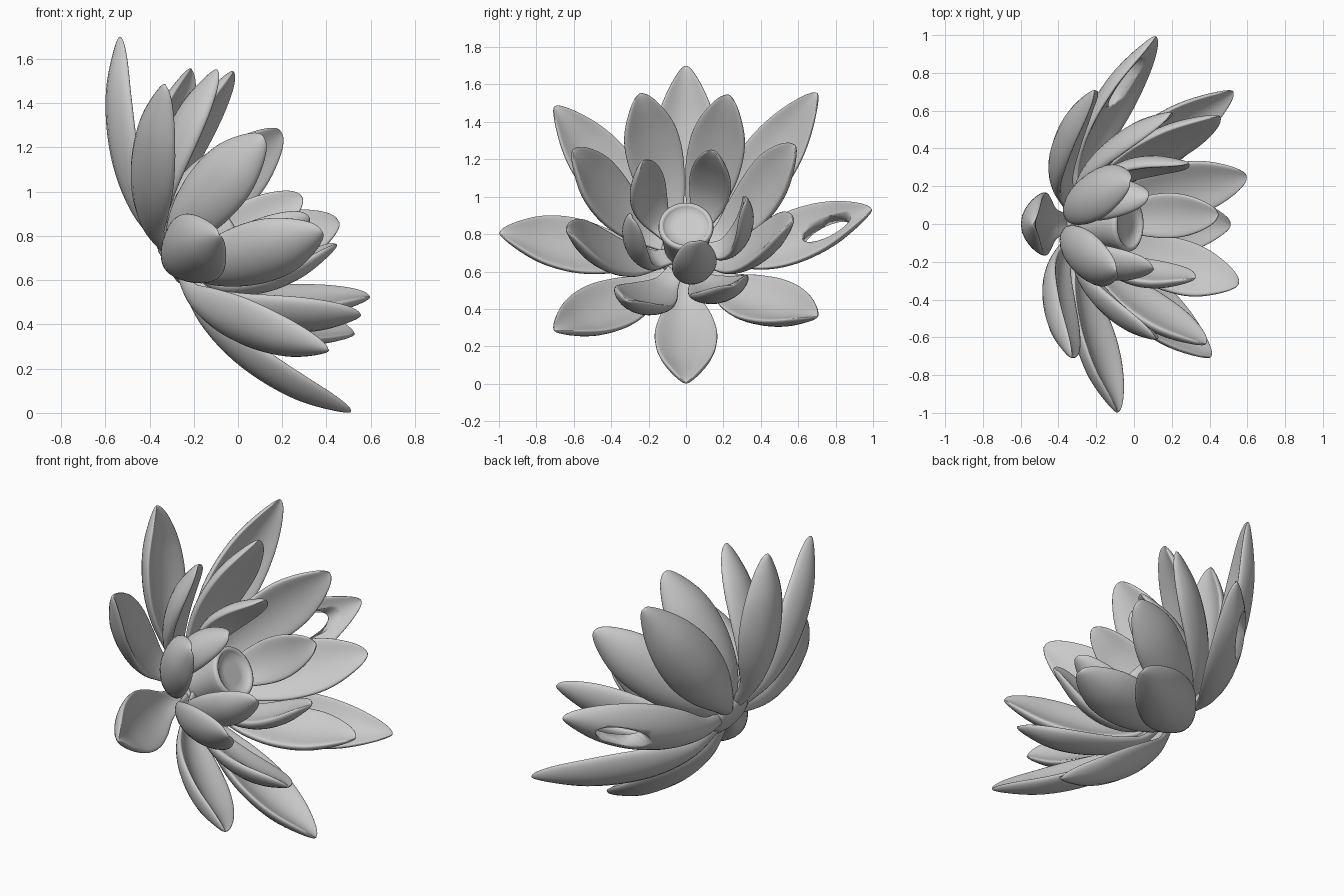
import bpy, bmesh, math
from mathutils import Matrix, Vector

if "Cube" in bpy.data.objects:
    bpy.data.objects.remove(bpy.data.objects["Cube"])

# Flower frame: local z is the flower axis (leans to +x), local x is the upward petal
AX, UP = Vector((.851, 0, .525)), Vector((-.525, 0, .851))
FRAME = Matrix.Translation((0, 0, .86)) @ Matrix((UP, (0, -1, 0), AX)).transposed().to_4x4()


def spline(pts, t):
    """Catmull-Rom through 2D points."""
    p = [Vector(q) for q in pts]
    p = [2 * p[0] - p[1]] + p + [2 * p[-1] - p[-2]]
    x = t * (len(pts) - 1)
    i = min(int(x), len(pts) - 2)
    x -= i
    a, b, c, d = p[i:i + 4]
    return .5 * (2 * b + (c - a) * x + (2 * a - 5 * b + 4 * c - d) * x * x
                 + (3 * b - a - 3 * c + d) * x ** 3)


def soft(v):
    return math.copysign(abs(v) ** .8, v)


def finish(bm, name):
    bmesh.ops.remove_doubles(bm, verts=bm.verts, dist=1e-5)
    bmesh.ops.recalc_face_normals(bm, faces=bm.faces)
    me = bpy.data.meshes.new(name)
    bm.to_mesh(me)
    bm.free()
    for f in me.polygons:
        f.use_smooth = True
    ob = bpy.data.objects.new(name, me)
    bpy.context.collection.objects.link(ob)
    return ob


def petal(name, angle, path, width, shape, tip, cup, thick, lift=0, reach=1):
    """Cupped closed petal; path is the back line as (radius, height), shape the relative widths."""
    bm = bmesh.new()
    n, m = 32, 32
    rmax = path[-1][0]
    path = [(r * reach, h + lift * (r / rmax) ** 2) for r, h in path]
    shape = [(i, w) for i, w in enumerate(shape)]
    rings = []
    for i in range(n + 1):
        t = math.sin(math.pi / 2 * i / n)
        c = spline(path, t)
        d = (spline(path, min(t + .01, 1)) - spline(path, max(t - .01, 0))).normalized()
        nx, nz = -d.y, d.x
        close = math.sqrt(max(1 - t ** tip, 0))
        w = spline(shape, t).y
        f = w * close
        body = thick * (.35 + .65 * w)
        ring = []
        for j in range(m):
            a = 2 * math.pi * j / m
            u = soft(math.cos(a))
            # back line stays on the path, tip closes at mid thickness
            k = f * cup * u * u + body / 2 * (1 + close * soft(math.sin(a)))
            ring.append(bm.verts.new((c.x + nx * k, u * width * f, c.y + nz * k)))
        rings.append(ring)
    for r0, r1 in zip(rings, rings[1:]):
        for j in range(m):
            bm.faces.new((r0[j], r0[(j + 1) % m], r1[(j + 1) % m], r1[j]))
    bm.faces.new(rings[0])
    ob = finish(bm, name)
    ob.matrix_world = FRAME @ Matrix.Rotation(-math.radians(angle), 4, 'Z')
    return ob


def lathe(name, profile, n=48):
    bm = bmesh.new()
    rings = [[bm.verts.new((r * math.cos(2 * math.pi * j / n), r * math.sin(2 * math.pi * j / n), h))
              for j in range(n)] for r, h in profile]
    for a, b in zip(rings, rings[1:]):
        for j in range(n):
            bm.faces.new((a[j], a[(j + 1) % n], b[(j + 1) % n], b[j]))
    ob = finish(bm, name)
    ob.matrix_world = FRAME
    return ob


# Outer ring: eight pointed petals with slightly different lifts
OUTER = [(.06, -.36), (.3, -.385), (.55, -.335), (.8, -.21), (1.01, -.03)]
outer = [petal(f"outer_petal_{i}", 45 * i, OUTER, .168, (.25, .45, .84, 1, .82, .32), 18,
               .08, .08, lift)
         for i, lift in enumerate((0, .2, .15, .2, 0, .06, -.09, .06))]

# Middle ring: eight rounder petals, (angle, lift, reach)
MIDDLE = [(.06, -.34), (.25, -.3), (.43, -.15), (.58, .07), (.68, .32)]
for i, (ang, lift, reach) in enumerate((
        (21, .01, .98), (67, .05, .98), (112, .06, .95), (157, 0, 1),
        (206, -.08, 1.1), (250, -.03, 1.04), (294, -.03, 1.02), (339, -.05, 1.05))):
    petal(f"middle_petal_{i}", ang, MIDDLE, .155, (.25, .42, .78, 1, 1, .72), 7,
          .05, .08, lift, reach)

# Inner ring: five small upright petals
INNER = [(.08, -.31), (.23, -.24), (.33, -.08), (.37, .11), (.36, .33)]
for i, lift in enumerate((-.06, -.02, 0, -.04, -.07)):
    petal(f"inner_petal_{i}", 27 + 72 * i, INNER, .125, (.35, .5, .8, 1, 1.05, .95), 5,
          .04, .075, lift)

# Seed cup with raised rim, and rounded base
lathe("seed_cup", [(0, -.36), (.1, -.36), (.115, -.25), (.135, -.1), (.147, -.05), (.145, -.03),
                   (.132, -.022), (.12, -.03), (.112, -.045), (.06, -.045), (0, -.045)])
lathe("flower_base", [(0, -.38), (.08, -.375), (.13, -.355), (.15, -.32), (.13, -.28), (0, -.26)])

# Slot through the petal on the +y side
bm = bmesh.new()
bmesh.ops.create_uvsphere(bm, u_segments=32, v_segments=16, radius=1)
cutter = finish(bm, "slot_cutter")
cutter.matrix_world = (FRAME @ Matrix.Rotation(-math.radians(90), 4, 'Z')
                       @ Matrix.Translation((.75, 0, -.03)) @ Matrix.Diagonal((.13, .065, .6, 1)))
cutter.hide_render = True
cutter.hide_set(True)
mod = outer[2].modifiers.new("slot", 'BOOLEAN')
mod.operation, mod.object, mod.solver = 'DIFFERENCE', cutter, 'EXACT'
